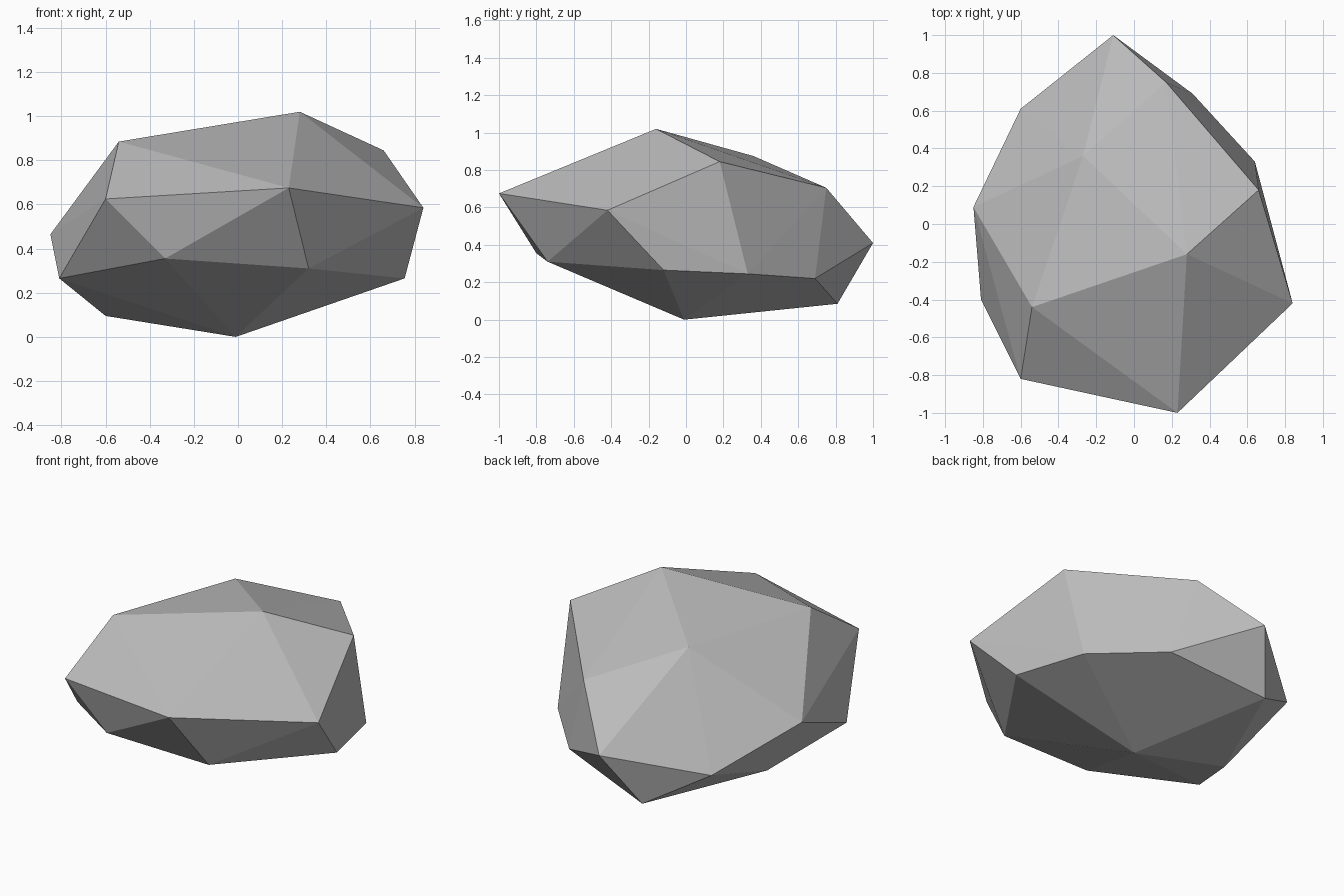
import bpy
import bmesh

# Remove the default object
default_cube = bpy.data.objects.get("Cube")
if default_cube:
    bpy.data.objects.remove(default_cube, do_unlink=True)


def make_material(name, colour):
    material = bpy.data.materials.new(name)
    material.use_nodes = True
    material.diffuse_color = colour
    shader = material.node_tree.nodes["Principled BSDF"]
    shader.inputs["Base Color"].default_value = colour
    shader.inputs["Roughness"].default_value = 0.9
    return material


def hull_object(name, corner_rings, material):
    """Wrap a flat-shaded convex skin around rings of corner points."""
    bm = bmesh.new()
    for ring in corner_rings:
        for corner in ring:
            bm.verts.new(corner)
    result = bmesh.ops.convex_hull(bm, input=bm.verts[:])
    unused = result["geom_interior"] + result["geom_unused"]
    loose = [item for item in unused if isinstance(item, bmesh.types.BMVert)]
    bmesh.ops.delete(bm, geom=loose, context="VERTS")
    bmesh.ops.recalc_face_normals(bm, faces=bm.faces[:])
    for face in bm.faces:
        face.smooth = False
    mesh = bpy.data.meshes.new(name)
    bm.to_mesh(mesh)
    bm.free()
    mesh.materials.append(material)
    obj = bpy.data.objects.new(name, mesh)
    bpy.context.collection.objects.link(obj)
    return obj


# Corners of the boulder, from the crown down to the foot
crown = [(.28, -.16, 1.02), (-.54, -.44, .885), (-.27, .36, .875),
         (.66, .18, .845), (.17, .75, .705)]
shoulder = [(.23, -1, .675), (-.6, -.82, .625), (.84, -.42, .585),
            (-.85, .09, .465), (-.11, 1, .41)]
waist = [(-.33, -.8, .355), (.32, -.74, .31), (.755, -.12, .265),
         (.64, .33, .245), (.31, .69, .22), (-.6, .61, .27), (-.81, -.4, .265)]
foot = [(-.6, .07, .095), (-.27, .81, .085), (-.01, -.01, 0)]

stone_grey = make_material("stone grey", (.5, .5, .5, 1))
hull_object("boulder", [crown, shoulder, waist, foot], stone_grey)
